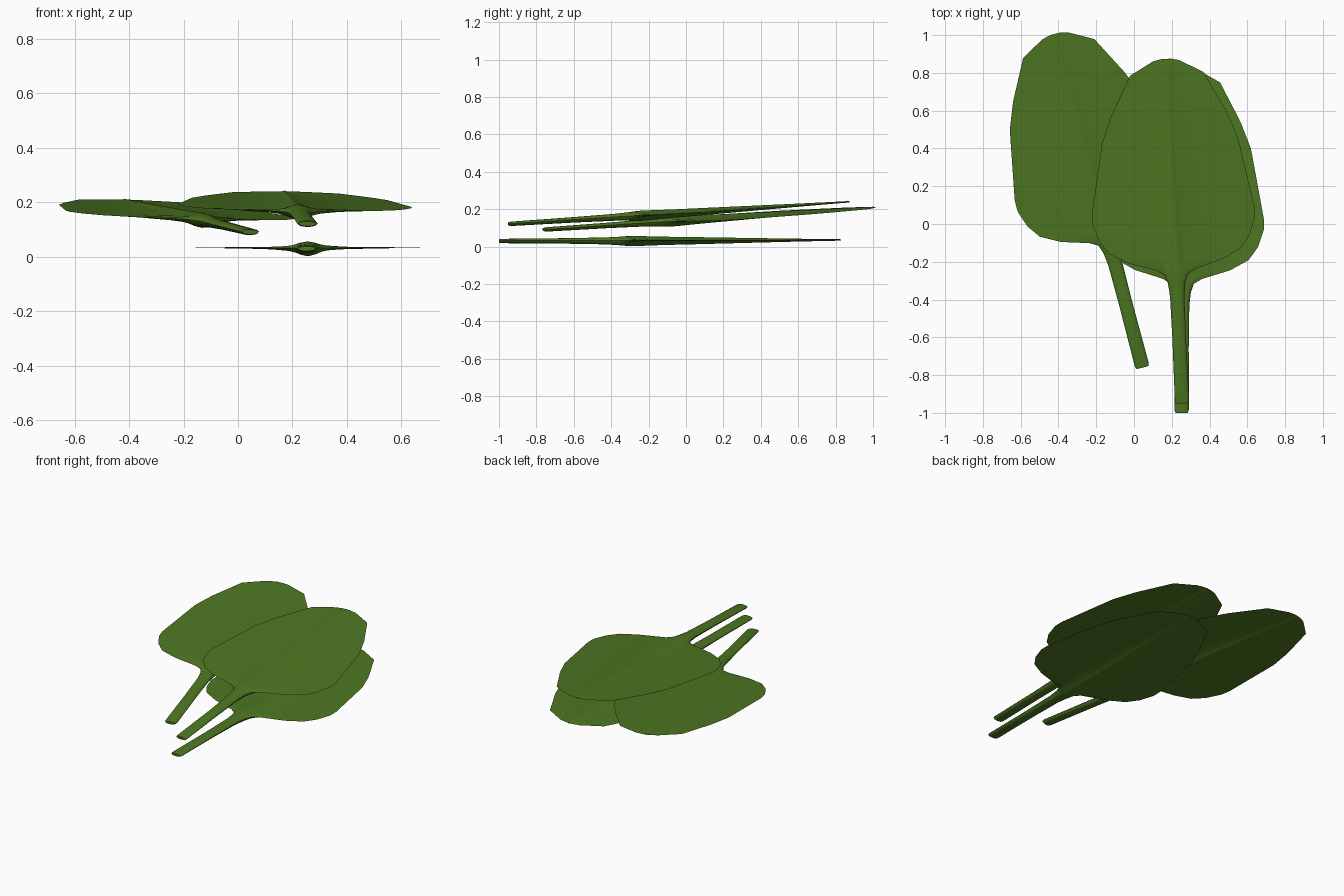
import bpy, bmesh, math

if "Cube" in bpy.data.objects:
    bpy.data.objects.remove(bpy.data.objects["Cube"])

green = bpy.data.materials.new("leaf green")
green.diffuse_color = (0.076, 0.185, 0.016, 1)
green.use_nodes = True
green.node_tree.nodes["Principled BSDF"].inputs["Base Color"].default_value = green.diffuse_color

# Leaf stations: distance from stem end, half width, rib half width,
# half thickness, stem-to-blade blend
STATIONS = [
    (0.00, 0.032, 0.020, 0.009, 0), (0.015, 0.038, 0.023, 0.012, 0),
    (0.35, 0.036, 0.022, 0.015, 0), (0.57, 0.038, 0.024, 0.019, 0),
    (0.64, 0.046, 0.030, 0.023, 0), (0.685, 0.062, 0.040, 0.027, 0.3),
    (0.71, 0.105, 0.055, 0.028, 0.7), (0.755, 0.25, 0.055, 0.027, 1),
    (0.81, 0.35, 0.050, 0.025, 1), (0.88, 0.40, 0.045, 0.023, 1),
    (0.97, 0.43, 0.040, 0.021, 1), (1.03, 0.43, 0.038, 0.020, 1),
    (1.40, 0.36, 0.028, 0.012, 1), (1.54, 0.305, 0.024, 0.009, 1),
    (1.75, 0.195, 0.016, 0.005, 1), (1.82, 0.07, 0.010, 0.004, 1),
    (1.83, 0.025, 0.006, 0.003, 1),
]
STEM = (1.0, 0.95, 0.80, 0.60)    # rounded section heights, centre outwards
BLADE = (1.0, 0.72, 0.24, 0.13)   # ribbed flat section heights


def section(bm, y, w, r, h, k):
    """Closed ring: top from left edge to right edge, then back underneath."""
    xs = (0, r / 2, r, (r + w) / 2)
    zs = [h * (a + (b - a) * k) for a, b in zip(STEM, BLADE)]
    half = list(zip(xs, zs))
    top = [(-x, z) for x, z in half[:0:-1]] + half
    ring = [(-w, 0)] + [(x, z * 0.85) for x, z in top] + [(w, 0)]
    ring += [(x, -z * 1.1) for x, z in reversed(top)]
    return [bm.verts.new((x, y, z)) for x, z in ring]


def leaf(name, loc, pitch, roll, yaw):
    bm = bmesh.new()
    rings = [section(bm, *s) for s in STATIONS]
    for a, b in zip(rings, rings[1:]):
        for i in range(len(a)):
            j = (i + 1) % len(a)
            bm.faces.new((a[i], a[j], b[j], b[i]))
    bm.faces.new(rings[0])
    bm.faces.new(rings[-1])
    bmesh.ops.recalc_face_normals(bm, faces=bm.faces)
    mesh = bpy.data.meshes.new(name)
    bm.to_mesh(mesh)
    bm.free()
    mesh.materials.append(green)
    ob = bpy.data.objects.new(name, mesh)
    bpy.context.collection.objects.link(ob)
    ob.location = loc
    ob.rotation_euler = [math.radians(a) for a in (pitch, roll, yaw)]
    bpy.ops.object.select_all(action='DESELECT')
    ob.select_set(True)
    bpy.context.view_layer.objects.active = ob
    bpy.ops.object.shade_smooth_by_angle(angle=math.radians(40))
    return ob


# Three overlapping leaves: flat on the ground, on top, and fanned to the left
leaf("bottom_leaf", (0.252, -1.0, 0.031), 0.15, 0, -0.3)
leaf("top_leaf", (0.255, -0.95, 0.122), 3.7, 0.7, 2.7)
leaf("left_leaf", (0.045, -0.76, 0.092), 3.7, 1.4, 14.8)
